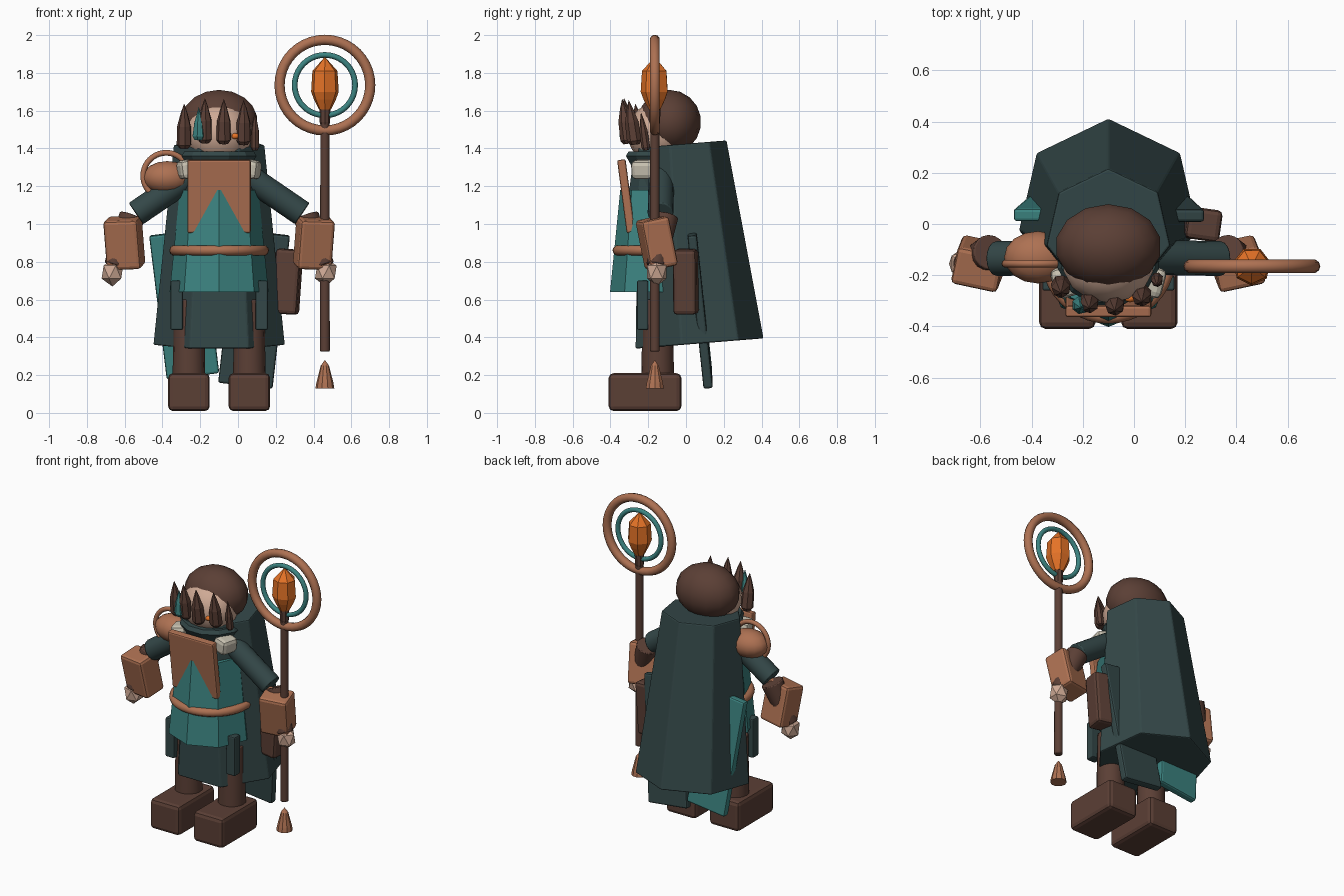
import bpy, bmesh, math
from mathutils import Vector, Matrix

if "Cube" in bpy.data.objects:
    bpy.data.objects.remove(bpy.data.objects["Cube"])

CX = -0.10  # figure's own centre line


def material(name, r, g, b):
    m = bpy.data.materials.new(name)
    m.diffuse_color = (r, g, b, 1)
    m.use_nodes = True
    m.node_tree.nodes["Principled BSDF"].inputs["Base Color"].default_value = m.diffuse_color
    return m


GREEN = material("dark_green", 0.034, 0.064, 0.065)
TEAL = material("teal", 0.045, 0.23, 0.22)
COPPER = material("copper", 0.42, 0.165, 0.085)
BROWN = material("dark_brown", 0.105, 0.05, 0.036)
SKIN = material("skin", 0.62, 0.40, 0.30)
CREAM = material("cream", 0.58, 0.54, 0.44)
ORANGE = material("orange", 0.78, 0.17, 0.02)


def finish(name, bm, mat, loc=(0, 0, 0), rot=(0, 0, 0), bevel=0, smooth=False):
    bmesh.ops.recalc_face_normals(bm, faces=bm.faces)
    me = bpy.data.meshes.new(name)
    bm.to_mesh(me)
    bm.free()
    me.materials.append(mat)
    ob = bpy.data.objects.new(name, me)
    bpy.context.collection.objects.link(ob)
    ob.location = loc
    ob.rotation_euler = [math.radians(a) for a in rot]
    if bevel:
        b = ob.modifiers.new("bevel", 'BEVEL')
        b.width, b.segments = bevel, 2
    if smooth:
        bpy.context.view_layer.objects.active = ob
        ob.select_set(True)
        bpy.ops.object.shade_smooth_by_angle(angle=math.radians(40))
        ob.select_set(False)
    return ob


def box(name, mat, loc, size, rot=(0, 0, 0), bevel=0.02):
    bm = bmesh.new()
    bmesh.ops.create_cube(bm, size=1)
    bmesh.ops.scale(bm, vec=size, verts=bm.verts)
    return finish(name, bm, mat, loc, rot, bevel)


def lathe(name, mat, loc, profile, n, start=0, rot=(0, 0, 0), bevel=0, smooth=False):
    """Closed turned solid from (radius, height) pairs; start is the first corner's angle."""
    bm = bmesh.new()
    rings = []
    for r, z in profile:
        count = n if r > 0 else 1
        rings.append([bm.verts.new((r * math.cos(math.radians(start) + math.tau * i / n),
                                    r * math.sin(math.radians(start) + math.tau * i / n), z))
                      for i in range(count)])
    for a, b in zip(rings, rings[1:]):
        for i in range(n):
            j = (i + 1) % n
            if len(b) == 1:
                bm.faces.new((a[i], a[j], b[0]))
            elif len(a) == 1:
                bm.faces.new((a[0], b[j], b[i]))
            else:
                bm.faces.new((a[i], a[j], b[j], b[i]))
    for ring in (rings[0], rings[-1]):
        if len(ring) > 1:
            bm.faces.new(ring)
    return finish(name, bm, mat, loc, rot, bevel, smooth)


def limb(name, mat, a, b, r1, r2, n=16):
    """Tapered cylinder between two points."""
    a, b = Vector(a), Vector(b)
    d = b - a
    ob = lathe(name, mat, a, [(r1, 0), (r2, d.length)], n, smooth=True, bevel=0.006)
    ob.rotation_euler = d.to_track_quat('Z', 'Y').to_euler()
    return ob


def ball(name, mat, loc, radii, seg=14, rings=9, smooth=True):
    bm = bmesh.new()
    bmesh.ops.create_uvsphere(bm, u_segments=seg, v_segments=rings, radius=1)
    bmesh.ops.scale(bm, vec=radii, verts=bm.verts)
    return finish(name, bm, mat, loc, smooth=smooth)


def ring(name, mat, loc, R, r, upright=True, n=40, m=10):
    bm = bmesh.new()
    grid = []
    for i in range(n):
        u = math.tau * i / n
        grid.append([bm.verts.new(((R + r * math.cos(v)) * math.cos(u),
                                   (R + r * math.cos(v)) * math.sin(u), r * math.sin(v)))
                     for v in (math.tau * k / m for k in range(m))])
    for i in range(n):
        for k in range(m):
            a, b = grid[i], grid[(i + 1) % n]
            bm.faces.new((a[k], b[k], b[(k + 1) % m], a[(k + 1) % m]))
    return finish(name, bm, mat, loc, (90 if upright else 0, 0, 0), smooth=True)


# Boots, legs, arms and collar fur, repeated on both sides
for s, side in ((-1, "left"), (1, "right")):
    def at(x, y, z):
        return (CX + s * x, y, z)
    box(side + "_boot", BROWN, at(0.16, -0.217, 0.11), (0.22, 0.385, 0.2), bevel=0.025)
    limb(side + "_leg", BROWN, at(0.16, -0.15, 0.15), at(0.16, -0.15, 0.6), 0.087, 0.08)
    limb(side + "_sleeve", GREEN, at(0.14, -0.13, 1.26), at(0.44, -0.135, 1.055), 0.068, 0.068)
    limb(side + "_forearm", BROWN, at(0.46, -0.11, 1.04), at(0.56, -0.16, 0.78), 0.07, 0.05)
    box(side + "_gauntlet", COPPER, at(0.502, -0.155, 0.9), (0.185, 0.15, 0.265),
        (12, 2 * s, 12 * s), 0.018)
    bm = bmesh.new()
    bmesh.ops.create_icosphere(bm, subdivisions=1, radius=1)
    bmesh.ops.scale(bm, vec=(0.064, 0.06, 0.076), verts=bm.verts)
    finish(side + "_hand", bm, SKIN, at(0.565, -0.155, 0.745))
    box(side + "_collar_fur", CREAM, at(0.165, -0.225, 1.29), (0.1, 0.12, 0.1),
        (0, 8 * s, -15 * s), 0.025)
    box(side + "_hanging_strap", GREEN, at(0.225, -0.23, 0.57), (0.065, 0.06, 0.26), bevel=0.008)
    ball(side + "_eye", ORANGE, at(0.085, -0.29, 1.465), (0.022, 0.016, 0.016), 8, 6)

# Seven-sided cape leaning back, with two coat tails
lathe("cape", GREEN, (CX, 0.055, 0.366), [(0.358, 0), (0.247, 1.06)], 7, 90,
      (4.6, 0, 0), bevel=0.008)
box("left_coat_tail", TEAL, (-0.285, 0.075, 0.575), (0.28, 0.05, 0.77), (6, -7, 0), 0.012)
box("right_coat_tail", GREEN, (0.085, 0.075, 0.55), (0.29, 0.05, 0.82), (6, 6.5, 0), 0.012)

# Tunic, collar, bib and belt
lathe("tunic", TEAL, (CX, -0.14, 0), [(0.262, 0.64), (0.208, 1.18)], 8, -90)
lathe("collar", GREEN, (CX, -0.12, 0), [(0.19, 1.16), (0.17, 1.3), (0.205, 1.36), (0.19, 1.385)],
      12, 15)
box("bib", COPPER, (CX, -0.317, 1.147), (0.335, 0.045, 0.39), (7.5, 0, 0), 0.01)
ring("belt", COPPER, (CX, -0.125, 0.86), 0.237, 0.027, upright=False)
box("satchel", BROWN, (0.262, 0.0, 0.695), (0.135, 0.125, 0.345), (0, 4, -8), 0.02)

# Shoulder guard with its hoop
ball("shoulder_guard", COPPER, (-0.375, -0.13, 1.245), (0.132, 0.102, 0.088), 16, 8)
ring("shoulder_hoop", COPPER, (-0.38, -0.155, 1.255), 0.122, 0.015)

# Head, hair and fringe spikes
ball("head", SKIN, (CX, -0.15, 1.48), (0.182, 0.16, 0.165))
ball("hair", BROWN, (CX, -0.088, 1.54), (0.21, 0.168, 0.17), 14, 9)
spikes = [(-0.285, -0.235, 1.40), (-0.175, -0.295, 1.43), (-0.075, -0.305, 1.425),
          (0.03, -0.27, 1.42), (0.09, -0.21, 1.39)]
SPIKE = [(0.025, 0), (0.04, 0.02), (0.037, 0.12), (0.018, 0.19), (0, 0.24)]
for i, (x, y, z) in enumerate(spikes):
    lathe("fringe_spike_%d" % i, BROWN, (x, y, z), SPIKE if i < 4 else [(r * 0.6, h * 0.85) for r, h in SPIKE],
          7, 20, (8, 0, 0))
lathe("feather_spike", TEAL, (-0.208, -0.315, 1.445), [(0.025, 0), (0.036, 0.02), (0.026, 0.09), (0, 0.175)],
      7, 0, (4, 0, 0))

# Staff: shaft, socket, ground spike, gem and rings
SX, SY = 0.46, -0.165
limb("staff_shaft", BROWN, (SX, SY, 0.325), (SX, SY, 1.55), 0.026, 0.024)
lathe("staff_socket", BROWN, (SX, SY, 0), [(0.018, 1.5), (0.028, 1.54), (0.03, 1.63)], 8)
lathe("staff_ground_spike", COPPER, (SX, SY, 0), [(0.05, 0.13), (0.045, 0.16), (0.022, 0.25), (0, 0.28)], 10)
lathe("staff_gem", ORANGE, (SX, SY, 0),
      [(0.032, 1.605), (0.06, 1.66), (0.075, 1.7), (0.068, 1.81), (0, 1.885)], 7, 12)
ring("staff_outer_ring", COPPER, (SX, SY, 1.735), 0.24, 0.027)
ring("staff_inner_ring", TEAL, (SX, SY, 1.735), 0.16, 0.015)
